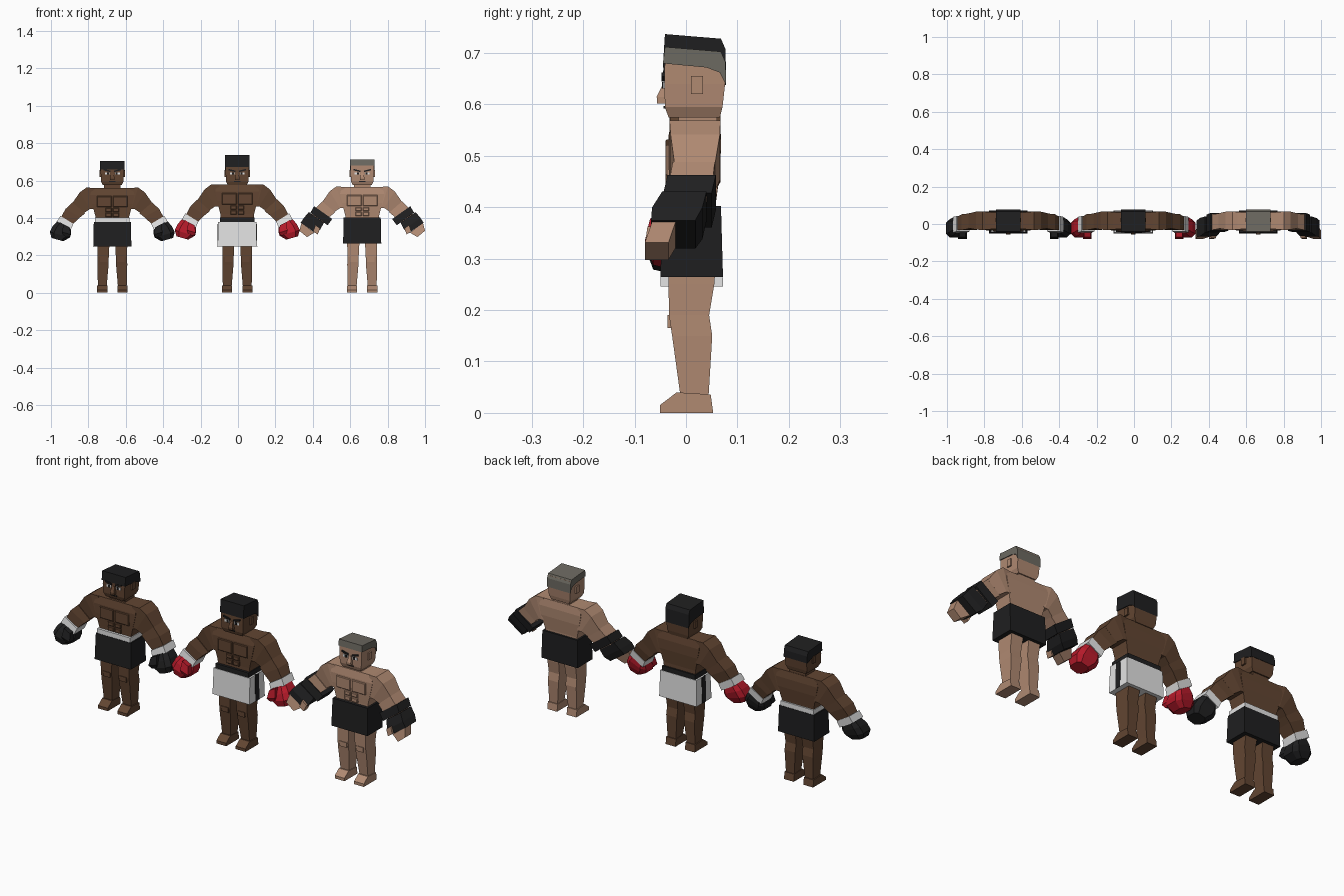
import bpy
import bmesh

if "Cube" in bpy.data.objects:
    bpy.data.objects.remove(bpy.data.objects["Cube"])


def material(name, r, g, b):
    m = bpy.data.materials.new(name)
    m.diffuse_color = (*[(c / 255) ** 2.2 for c in (r, g, b)], 1)
    m.use_nodes = True
    m.node_tree.nodes["Principled BSDF"].inputs["Base Color"].default_value = m.diffuse_color
    return m


BROWN = material("brown skin", 98, 71, 53)
TAN = material("tan skin", 174, 136, 113)
BLACK = material("black", 36, 36, 37)
WHITE = material("white", 226, 226, 226)
RED = material("red leather", 180, 32, 46)
GREY = material("grey hair", 108, 105, 97)


def build(name, verts, faces, mat, place):
    bm = bmesh.new()
    vs = [bm.verts.new(v) for v in verts]
    for f in faces:
        bm.faces.new([vs[i] for i in f])
    bmesh.ops.recalc_face_normals(bm, faces=bm.faces)
    me = bpy.data.meshes.new(name)
    bm.to_mesh(me)
    bm.free()
    me.materials.append(mat)
    ob = bpy.data.objects.new(name, me)
    ob.location.x, ob.scale.z = place
    bpy.context.collection.objects.link(ob)
    return ob


def loft(name, rings, mat, place):
    """Skin a stack of equal-length rings and cap both ends."""
    n, m = len(rings[0]), len(rings)
    faces = [(k * n + i, k * n + (i + 1) % n, (k + 1) * n + (i + 1) % n, (k + 1) * n + i)
             for k in range(m - 1) for i in range(n)]
    faces += [tuple(range(n)), tuple(range((m - 1) * n, m * n))]
    return build(name, [p for r in rings for p in r], faces, mat, place)


def rect(x0, x1, y0, y1, z):
    return [(x0, y0, z), (x1, y0, z), (x1, y1, z), (x0, y1, z)]


def box(name, x, y, z, mat, place):
    return loft(name, [rect(*x, *y, h) for h in z], mat, place)


def section(s, outer, inner, y0, y1, c=0.0):
    """Limb section between an outer and inner (x, z) point, corners cut by c."""
    if c:
        uv = [(c, 0), (1 - c, 0), (1, c), (1, 1 - c), (1 - c, 1), (c, 1), (0, 1 - c), (0, c)]
    else:
        uv = [(0, 0), (1, 0), (1, 1), (0, 1)]
    return [(s * (outer[0] + (inner[0] - outer[0]) * u), y0 + (y1 - y0) * v,
             outer[1] + (inner[1] - outer[1]) * u) for u, v in uv]


def limb(name, s, rows, mat, place, c=0.0):
    return loft(name, [section(s, *r, c) for r in rows], mat, place)


def extrude_x(name, profile, hx, mat, place):
    return loft(name, [[(x, y, z) for y, z in profile] for x in (-hx, hx)], mat, place)


def head(tag, skin, hair, brow, top, place):
    zb = 0.575
    loft(tag + "_head", [rect(-.05, .05, -.034, .066, zb), rect(-.06, .06, -.041, .071, zb + .02),
                         rect(-.062, .062, -.042, .076, .64), rect(-.062, .062, -.041, .072, brow + .015)],
         skin, place)
    loft(tag + "_neck", [rect(-.045, .045, -.015, .06, z) for z in (.53, .58)], skin, place)
    # cropped hair, lower at the back
    extrude_x(tag + "_hair", [(-.045, brow), (-.041, top), (.068, top - .009), (.077, top - .03),
                              (.078, .638), (.066, brow - .018), (.04, brow - .008)], .066, hair, place)
    # facial features
    loft(tag + "_nose", [rect(-.012, .012, -.056, -.04, .602), rect(-.012, .012, -.057, -.04, .615),
                         rect(-.006, .006, -.044, -.04, .642)], skin, place)
    box(tag + "_mouth", (-.017, .017), (-.044, -.038), (.592, .597), BLACK, place)
    for s, side in ((-1, "left"), (1, "right")):
        t = f"{tag}_{side}"
        box(t + "_ear", sorted((s * .06, s * .069)), (.01, .033), (.62, .655), skin, place)
        box(t + "_eye", sorted((s * .014, s * .04)), (-.045, -.039), (.631, .644), WHITE, place)
        box(t + "_pupil", sorted((s * .018, s * .029)), (-.047, -.041), (.631, .644), BLACK, place)
        # slanted brow
        loft(t + "_brow", [[(s * x, -.048, z), (s * x, -.039, z), (s * x, -.039, z + .008),
                            (s * x, -.048, z + .008)] for x, z in ((.01, .645), (.046, .654))], BLACK, place)


def torso(tag, skin, place):
    loft(tag + "_torso", [rect(-.085, .085, -.03, .058, .36), rect(-.09, .09, -.03, .058, .42),
                          rect(-.108, .108, -.034, .067, .49), rect(-.118, .118, -.034, .068, .54),
                          rect(-.11, .11, -.026, .062, .578)], skin, place)
    for s, side in ((-1, "left"), (1, "right")):
        # chest and stomach muscles as raised bevelled plates
        for part, x0, x1, z0, z1 in (("pec", .004, .082, .472, .532),
                                     ("upper_ab", .003, .036, .445, .466),
                                     ("lower_ab", .003, .036, .418, .441)):
            loft(f"{tag}_{side}_{part}",
                 [[(s * (x0 + d), y, z0 + d), (s * (x1 - d), y, z0 + d),
                   (s * (x1 - d), y, z1 - d), (s * (x0 + d), y, z1 - d)]
                  for y, d in ((-.028, 0), (-.037, 0), (-.040, .003))], skin, place)


def arm(tag, s, skin, glove, place):
    # deltoid and upper arm
    limb(tag + "_upper_arm", s, [((.095, .577), (.09, .47), -.028, .063),
                                 ((.138, .58), (.102, .462), -.032, .067),
                                 ((.174, .553), (.118, .462), -.03, .066),
                                 ((.215, .492), (.15, .44), -.022, .056)], skin, place)
    limb(tag + "_forearm", s, [((.213, .498), (.145, .438), -.026, .056),
                               ((.25, .462), (.172, .416), -.032, .052),
                               ((.275, .415), (.218, .372), -.032, .036)], skin, place)
    if glove:
        limb(tag + "_cuff", s, [((.278, .424), (.208, .380), -.04, .042),
                                ((.296, .392), (.222, .348), -.046, .038)], WHITE, place)
        limb(tag + "_glove", s, [((.292, .397), (.222, .352), -.046, .034),
                                 ((.318, .368), (.220, .326), -.064, .034),
                                 ((.334, .335), (.226, .305), -.072, .026),
                                 ((.325, .302), (.262, .284), -.064, .01)], glove, place, .2)
        limb(tag + "_glove_thumb", s, [((.262, .378), (.228, .36), -.07, -.04),
                                       ((.268, .335), (.222, .32), -.08, -.04),
                                       ((.262, .312), (.235, .305), -.07, -.04)], glove, place)
    else:
        # wrapped hand with bare fingers
        limb(tag + "_wrist_wrap", s, [((.257, .472), (.160, .402), -.036, .058),
                                      ((.277, .437), (.185, .368), -.044, .05)], BLACK, place)
        limb(tag + "_hand_wrap", s, [((.285, .44), (.205, .382), -.046, .04),
                                     ((.312, .408), (.224, .345), -.066, .032),
                                     ((.329, .382), (.250, .326), -.068, .018)], BLACK, place)
        limb(tag + "_fingers", s, [((.325, .380), (.255, .328), -.066, -.02),
                                   ((.336, .338), (.295, .304), -.08, -.034)], skin, place)
        limb(tag + "_thumb", s, [((.25, .37), (.225, .35), -.075, -.04),
                                 ((.262, .335), (.238, .318), -.08, -.05)], skin, place)


def leg(tag, s, skin, place):
    rows = [(.013, .08, -.034, .058, .29), (.016, .08, -.034, .055, .25),
            (.019, .079, -.033, .045, .19), (.02, .08, -.027, .051, .15),
            (.03, .077, -.011, .044, .034)]
    loft(tag + "_leg", [rect(*sorted((s * a, s * b)), *r) for a, b, *r in rows], skin, place)
    box(tag + "_kneecap", sorted((s * .026, s * .066)), (-.036, -.028), (.165, .19), skin, place)
    # wedge foot
    prof = [(-.051, 0), (-.051, .015), (-.018, .04), (.048, .036), (.053, 0)]
    loft(tag + "_foot", [[(s * x, y, z) for y, z in prof] for x in (.027, .082)], skin, place)


def shorts(tag, main, band, z0, z1, hx, place):
    loft(tag + "_shorts", [rect(-hx, hx, -.05, .072, z0), rect(-hx + .003, hx - .003, -.045, .068, z1)],
         main, place)
    if band:
        box(tag + "_waistband", (-.093, .093), (-.043, .066), (z1 - .004, z1 + .024), band, place)
    if main is WHITE:
        for s, side in ((-1, "left"), (1, "right")):
            loft(f"{tag}_{side}_side_stripe",
                 [rect(*sorted((s * (x - .006), s * (x + .002))), -.004, .026, z)
                  for x, z in ((hx, z0), (hx - .003, z1))], BLACK, place)


# tag, centre x, upper body scale, skin, hair, hair top, hairline, glove, shorts, band, hem, shorts top, half width
fighters = [
    ("first", -.672, .97, BROWN, BLACK, .703, .658, BLACK, BLACK, WHITE, .246, .378, .102),
    ("middle", -.004, 1.0, BROWN, BLACK, .737, .672, RED, WHITE, BLACK, .246, .378, .105),
    ("last", .664, .98, TAN, GREY, .712, .68, None, BLACK, None, .264, .403, .102),
]
for tag, cx, k, skin, hair, top, brow, glove, main, band, hem, waist, hx in fighters:
    flat, upper = (cx, 1), (cx, k)
    head(tag, skin, hair, brow, top, flat)
    torso(tag, skin, upper)
    shorts(tag, main, band, hem, waist, hx, flat)
    for s, side in ((-1, "left"), (1, "right")):
        arm(f"{tag}_{side}", s, skin, glove, upper)
        leg(f"{tag}_{side}", s, skin, flat)
